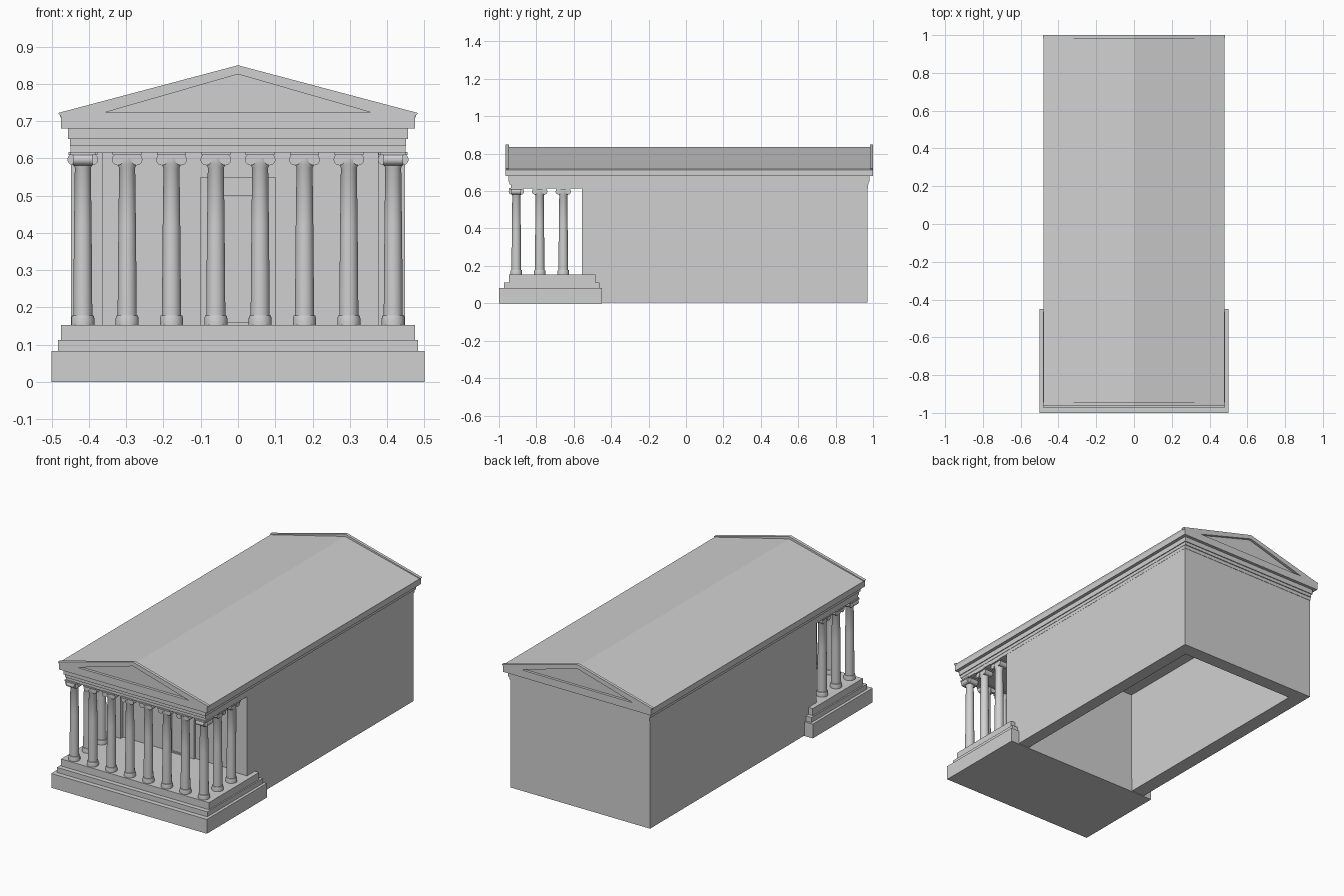
import bpy, bmesh, math
from mathutils import Matrix, Vector

cube = bpy.data.objects.get("Cube")
if cube:
    bpy.data.objects.remove(cube, do_unlink=True)

# Single stone colour
stone = bpy.data.materials.new("pale_grey_stone")
stone.use_nodes = True
GREY = (0.63, 0.63, 0.63, 1)
stone.diffuse_color = GREY
bsdf = next(n for n in stone.node_tree.nodes if n.type == 'BSDF_PRINCIPLED')
bsdf.inputs["Base Color"].default_value = GREY
bsdf.inputs["Roughness"].default_value = 0.8


def mesh_from(bm, name, smooth=False):
    bmesh.ops.recalc_face_normals(bm, faces=bm.faces)
    mesh = bpy.data.meshes.new(name)
    bm.to_mesh(mesh)
    bm.free()
    mesh.materials.append(stone)
    if smooth:
        for p in mesh.polygons:
            p.use_smooth = True
        mesh.set_sharp_from_angle(angle=math.radians(35))
    return mesh


def place(name, mesh, loc=(0, 0, 0), turn=0):
    ob = bpy.data.objects.new(name, mesh)
    ob.location = loc
    ob.rotation_euler.z = turn
    bpy.context.collection.objects.link(ob)
    return ob


def add_box(bm, x, y, z):
    lo, hi = Vector((x[0], y[0], z[0])), Vector((x[1], y[1], z[1]))
    m = Matrix.Translation((lo + hi) / 2) @ Matrix.Diagonal((hi - lo).to_4d())
    bmesh.ops.create_cube(bm, size=1, matrix=m)


def box(name, x, y, z):
    bm = bmesh.new()
    add_box(bm, x, y, z)
    return place(name, mesh_from(bm, name))


def prism(name, outline, y0, y1):
    """Extrude an x-z outline along y."""
    bm = bmesh.new()
    face = bm.faces.new([bm.verts.new((x, y0, z)) for x, z in outline])
    out = bmesh.ops.extrude_face_region(bm, geom=[face])
    verts = [g for g in out["geom"] if isinstance(g, bmesh.types.BMVert)]
    bmesh.ops.translate(bm, verts=verts, vec=(0, y1 - y0, 0))
    return place(name, mesh_from(bm, name))


def lathe(name, profile, steps=28):
    bm = bmesh.new()
    verts = [bm.verts.new((r, 0, z)) for r, z in profile]
    edges = [bm.edges.new(pair) for pair in zip(verts, verts[1:])]
    bmesh.ops.spin(bm, geom=verts + edges, cent=(0, 0, 0), axis=(0, 0, 1),
                   angle=2 * math.pi, steps=steps)
    bmesh.ops.remove_doubles(bm, verts=bm.verts, dist=0.0001)
    return mesh_from(bm, name, smooth=True)


# Stepped platform under the porch
box("platform_bottom", (-0.5, 0.5), (-1, -0.45), (0, 0.083))
box("platform_middle", (-0.483, 0.483), (-0.972, -0.462), (0.08, 0.112))
box("platform_top", (-0.475, 0.475), (-0.945, -0.485), (0.11, 0.153))

# Hollow hall, open underneath
WALL_Z = (0.004, 0.62)
box("left_wall", (0.376, 0.448), (-0.557, 0.97), WALL_Z)
box("right_wall", (-0.448, -0.364), (-0.557, 0.97), WALL_Z)
box("back_wall", (-0.37, 0.38), (0.89, 0.97), WALL_Z)
box("front_wall", (-0.37, 0.38), (-0.535, -0.455), (0.06, 0.62))

# Doorway on the front wall
FRAME_Y = (-0.545, -0.53)
for side, name in ((1, "left_door_jamb"), (-1, "right_door_jamb")):
    box(name, sorted((side * 0.05, side * 0.1)), FRAME_Y, (0.15, 0.55))
box("door_lintel", (-0.05, 0.05), FRAME_Y, (0.5, 0.55))
box("door_sill", (-0.05, 0.05), FRAME_Y, (0.15, 0.16))

# Entablature bands
box("architrave", (-0.449, 0.449), (-0.936, 0.972), (0.614, 0.637))
box("frieze_lower", (-0.451, 0.451), (-0.944, 0.977), (0.634, 0.654))
box("frieze_upper", (-0.456, 0.456), (-0.95, 0.982), (0.652, 0.682))

# Roof with its cornice edge
eave = [(0.475, 0.68), (0.475, 0.708), (0.479, 0.718)]
prism("roof", eave + [(0, 0.836)] + [(-x, z) for x, z in reversed(eave)],
      -0.948, 0.985)

# Pediment frames, open over the recessed gable
half_frame = [(0, 0.68), (0.475, 0.68), (0.475, 0.712), (0.483, 0.722),
              (0.46, 0.728), (0, 0.85), (0, 0.826), (0.358, 0.723), (0, 0.723)]
for name, y0, y1 in (("front_pediment", -0.964, -0.946),
                     ("back_pediment", 0.983, 1.0)):
    ob = prism(name, half_frame, y0, y1)
    ob.modifiers.new("mirror", 'MIRROR')

# Column with round base, tapering shaft and flared neck
column = lathe("column", [
    (0, 0.152), (0.031, 0.152), (0.031, 0.17), (0.029, 0.178), (0.0255, 0.179),
    (0.025, 0.26), (0.0235, 0.42), (0.0215, 0.575), (0.026, 0.584),
    (0.026, 0.6), (0, 0.6)])

# Scroll capital: two volutes, a cushion and a slab
bm = bmesh.new()
for side in (-1, 1):
    m = (Matrix.Translation((side * 0.0255, 0, 0.597))
         @ Matrix.Rotation(math.pi / 2, 4, 'X'))
    bmesh.ops.create_cone(bm, cap_ends=True, segments=20, radius1=0.0155,
                          radius2=0.0155, depth=0.052, matrix=m)
add_box(bm, (-0.026, 0.026), (-0.024, 0.024), (0.594, 0.611))
add_box(bm, (-0.039, 0.039), (-0.034, 0.034), (0.609, 0.617))
capital = mesh_from(bm, "capital", smooth=True)

# Eight columns across the front, two more along each side
ROW_X, ROWS_Y = 0.4165, (-0.907, -0.782, -0.656)
spots = [(-ROW_X + i * ROW_X * 2 / 7, ROWS_Y[0]) for i in range(8)]
spots += [(s * ROW_X, y) for s in (-1, 1) for y in ROWS_Y[1:]]
for x, y in spots:
    place("column", column, (x, y, 0))
    on_side = abs(x) > 0.4
    on_front = y == ROWS_Y[0]
    if on_front:
        place("front_capital", capital, (x, y, 0))
    if on_side:
        place("side_capital", capital, (x, y, 0), math.pi / 2)
